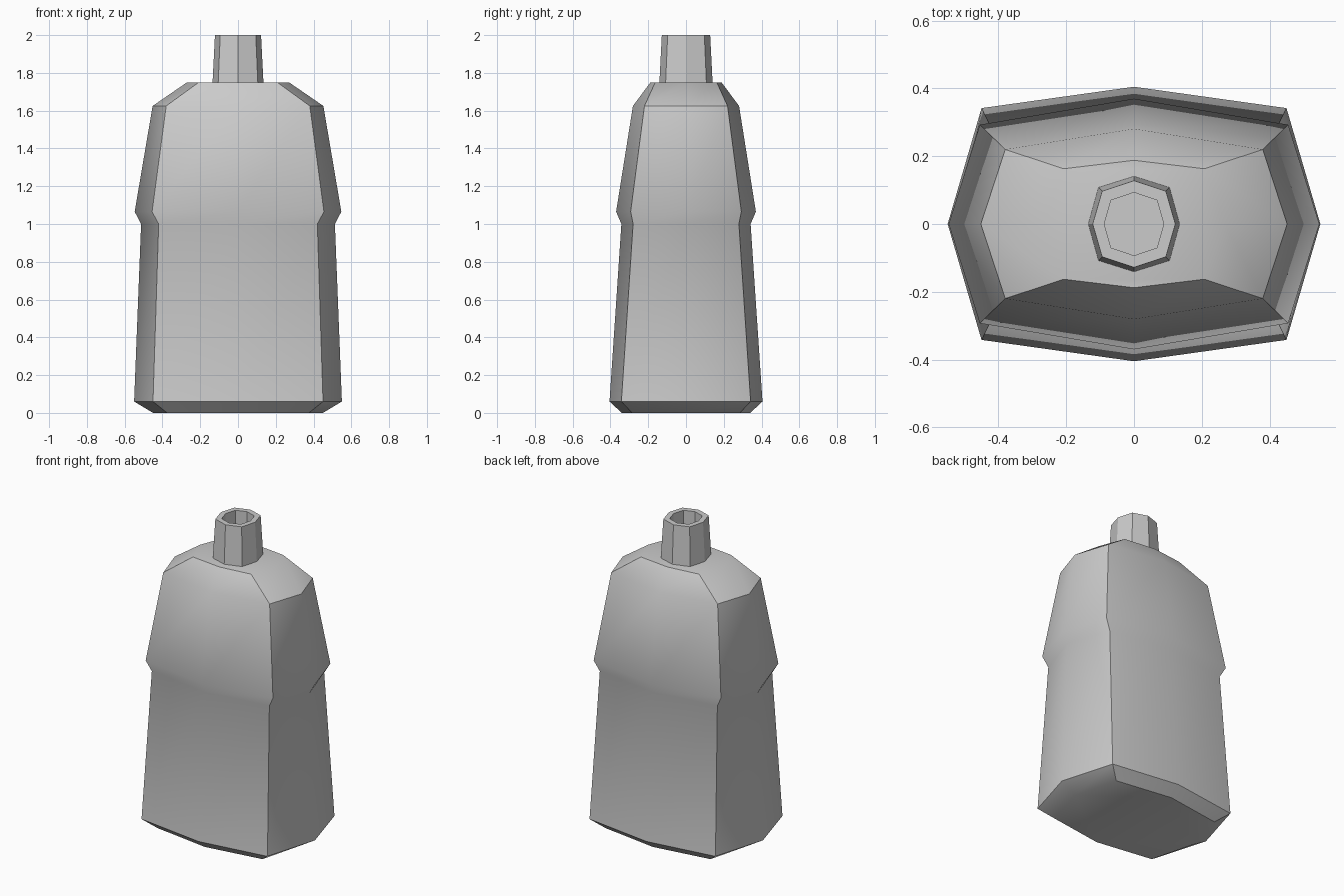
import bpy, bmesh, math

if "Cube" in bpy.data.objects:
    bpy.data.objects.remove(bpy.data.objects["Cube"])


def ring(bm, z, side_x, corner_x, mid_y, corner_y):
    """Eight-point cross-section: side and front midpoints plus four corners."""
    pts = [(side_x, 0), (corner_x, corner_y), (0, mid_y), (-corner_x, corner_y),
           (-side_x, 0), (-corner_x, -corner_y), (0, -mid_y), (corner_x, -corner_y)]
    return [bm.verts.new((x, y, z)) for x, y in pts]


def loft(name, sections, smooth_angle):
    """Skin a stack of cross-sections and cap both ends."""
    bm = bmesh.new()
    rings = [ring(bm, *s) for s in sections]
    for a, b in zip(rings, rings[1:]):
        for i in range(8):
            j = (i + 1) % 8
            bm.faces.new((a[i], a[j], b[j], b[i]))
    bm.faces.new(rings[0][::-1])
    bm.faces.new(rings[-1])
    bmesh.ops.recalc_face_normals(bm, faces=bm.faces[:])
    mesh = bpy.data.meshes.new(name)
    bm.to_mesh(mesh)
    bm.free()
    obj = bpy.data.objects.new(name, mesh)
    bpy.context.collection.objects.link(obj)
    bpy.ops.object.select_all(action='DESELECT')
    obj.select_set(True)
    bpy.context.view_layer.objects.active = obj
    if smooth_angle:
        bpy.ops.object.shade_smooth_by_angle(angle=math.radians(smooth_angle))
    return obj


# Bottle body: chamfered base, tapered lower half, stepped upper half, shoulders
loft("bottle_body", [
    (0.00, 0.45, 0.375, 0.34, 0.285),
    (0.06, 0.55, 0.45, 0.405, 0.342),
    (1.00, 0.513, 0.42, 0.342, 0.28),
    (1.065, 0.547, 0.455, 0.37, 0.293),
    (1.625, 0.452, 0.38, 0.281, 0.22),
    (1.75, 0.27, 0.208, 0.188, 0.163),
], 38)

# Open neck: outer wall, rim, then down the inside to the floor
loft("bottle_neck", [
    (1.745, 0.135, 0.105, 0.141, 0.108),
    (2.00, 0.122, 0.094, 0.128, 0.097),
    (2.00, 0.088, 0.068, 0.093, 0.07),
    (1.755, 0.088, 0.068, 0.093, 0.07),
], 0)
